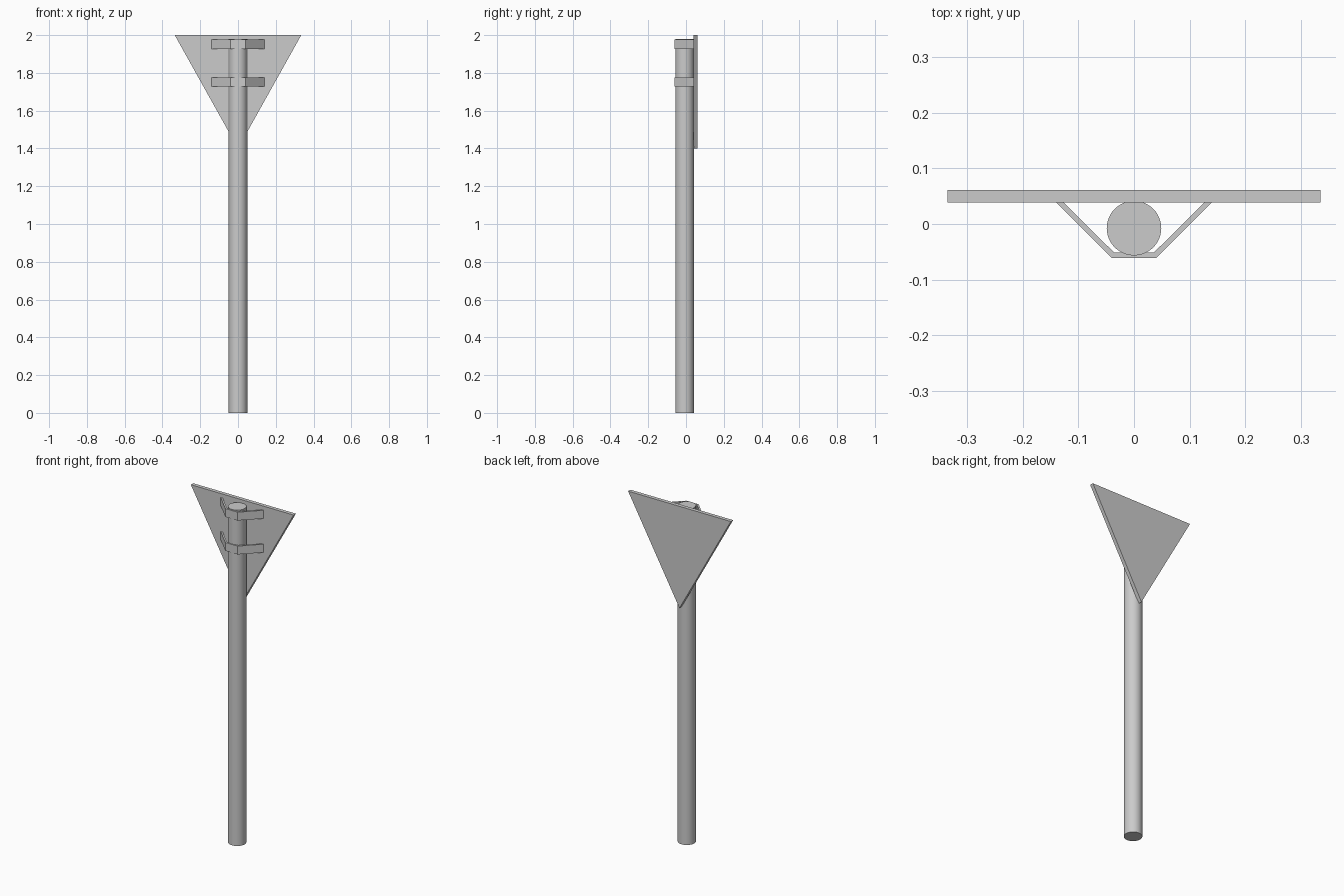
import bpy, bmesh
from mathutils import Vector

if "Cube" in bpy.data.objects:
    bpy.data.objects.remove(bpy.data.objects["Cube"])


def prism(name, outline, direction):
    """Extrude a flat outline along a direction into a closed solid."""
    bm = bmesh.new()
    face = bm.faces.new([bm.verts.new(p) for p in outline])
    ext = bmesh.ops.extrude_face_region(bm, geom=[face])
    verts = [g for g in ext["geom"] if isinstance(g, bmesh.types.BMVert)]
    bmesh.ops.translate(bm, verts=verts, vec=Vector(direction))
    bmesh.ops.recalc_face_normals(bm, faces=bm.faces)
    mesh = bpy.data.meshes.new(name)
    bm.to_mesh(mesh)
    bm.free()
    ob = bpy.data.objects.new(name, mesh)
    bpy.context.collection.objects.link(ob)
    return ob


# Round post
POST_H = 1.98
bpy.ops.mesh.primitive_cylinder_add(vertices=48, radius=0.049, depth=POST_H,
                                    location=(0, -0.0075, POST_H / 2))
bpy.context.object.name = "post"
bpy.ops.object.shade_smooth_by_angle()

# Triangular sign plate, point down
prism("sign_plate", [(-0.335, 0.039, 2.0), (0.335, 0.039, 2.0), (0, 0.039, 1.4)],
      (0, 0.022, 0))

# Two bent strap brackets holding the plate to the post
outer = [(0.140, 0.039), (0.040, -0.061)]
inner = [(0.036, -0.051), (0.127, 0.039)]
half = outer[::-1], inner[::-1]
strap = ([(-x, y) for x, y in outer] + outer[::-1]
         + inner[::-1] + [(-x, y) for x, y in inner])
for name, z in (("upper_bracket", 1.927), ("lower_bracket", 1.727)):
    prism(name, [(x, y, z) for x, y in strap], (0, 0, 0.049))
